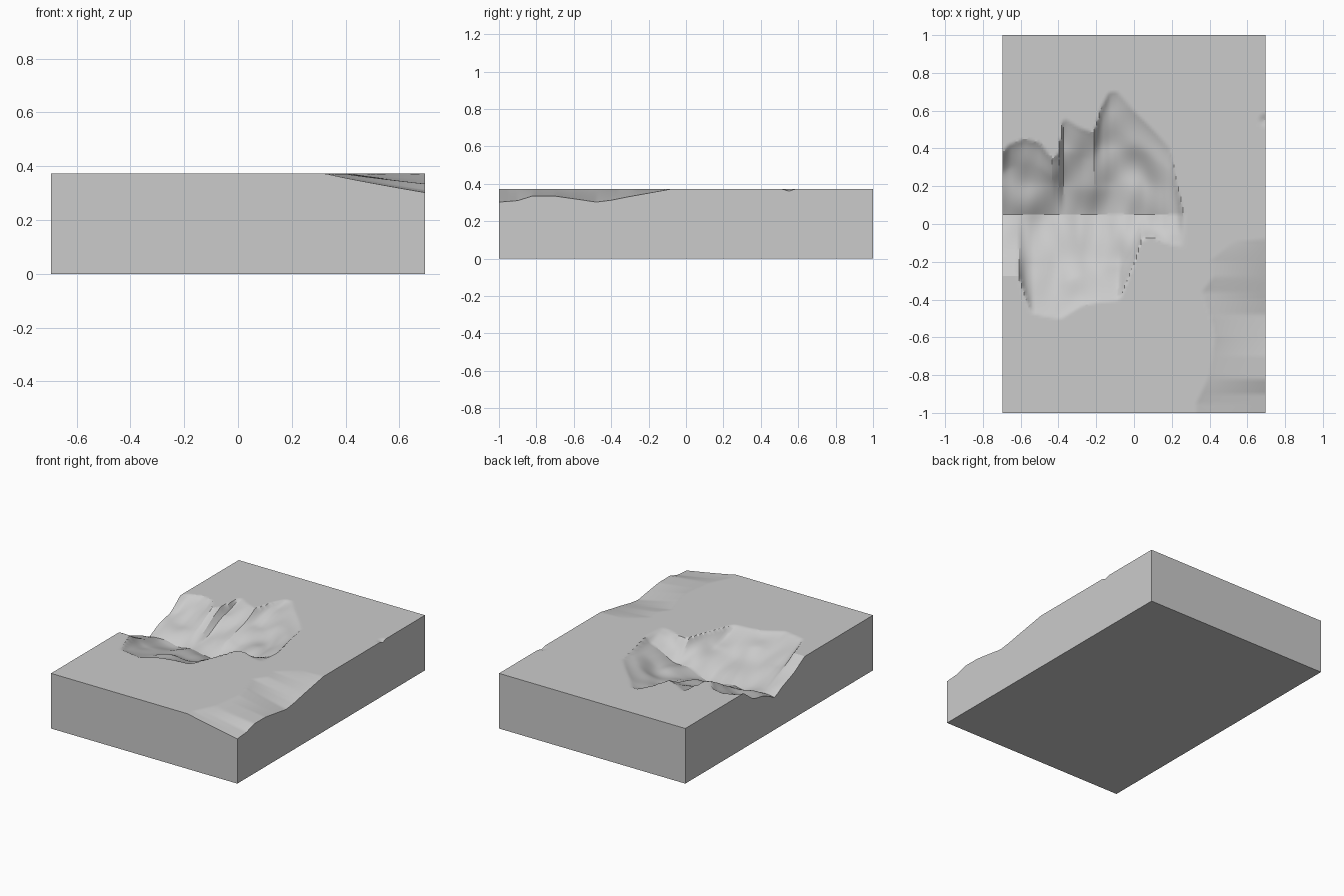
import bpy, bmesh, math
from mathutils import Vector, noise

cube = bpy.data.objects.get("Cube")
if cube:
    bpy.data.objects.remove(cube, do_unlink=True)

HALF_X, HALF_Y, TOP = 0.695, 1.0, 0.372
VALLEY_Y = 0.05

# Main hollow: north rim, south rim and valley depth along x
NORTH = [(-0.7, 0.37), (-0.66, 0.42), (-0.58, 0.45), (-0.5, 0.43), (-0.43, 0.34), (-0.395, 0.38),
         (-0.37, 0.56), (-0.29, 0.51), (-0.21, 0.48), (-0.17, 0.62), (-0.13, 0.7), (-0.09, 0.7),
         (0, 0.6), (0.1, 0.5), (0.19, 0.4), (0.23, 0.2), (0.265, 0.05)]
SOUTH = [(-0.7, -0.27), (-0.61, -0.27), (-0.57, -0.4), (-0.54, -0.47), (-0.39, -0.5), (-0.28, -0.43),
         (-0.18, -0.41), (-0.08, -0.4), (-0.04, -0.3), (0, -0.2), (0.04, -0.08), (0.1, -0.07),
         (0.2, -0.11), (0.265, -0.12)]
DEPTH = [(-0.7, 0.155), (-0.4, 0.16), (-0.2, 0.165), (0, 0.12), (0.15, 0.075), (0.23, 0.04), (0.265, 0)]

# Worn edge: inner rim and depth at the right-hand wall along y
WORN_RIM = [(-1, 0.33), (-0.95, 0.33), (-0.8, 0.4), (-0.6, 0.43), (-0.5, 0.41), (-0.36, 0.36),
            (-0.28, 0.42), (-0.2, 0.4), (-0.1, 0.52), (-0.08, 0.68)]
WORN_DEPTH = [(-1, 0.07), (-0.9, 0.062), (-0.82, 0.037), (-0.7, 0.038), (-0.58, 0.055), (-0.48, 0.07),
              (-0.4, 0.06), (-0.3, 0.04), (-0.2, 0.022), (-0.08, 0)]


def sample(points, t):
    """Piecewise linear lookup."""
    if t <= points[0][0]:
        return points[0][1]
    for (a, u), (b, v) in zip(points, points[1:]):
        if t <= b:
            return u + (v - u) * (t - a) / (b - a)
    return points[-1][1]


def hollow(x, y):
    if x > 0.265:
        return 0
    rim = sample(NORTH if y > VALLEY_Y else SOUTH, x)
    t = max(0, 1 - (y - VALLEY_Y) / (rim - VALLEY_Y)) if abs(rim - VALLEY_Y) > 0.001 else 0
    bumps = noise.noise(Vector((x * 7, y * 5, 0))) * 0.035
    return sample(DEPTH, x) * t ** 0.85 + bumps * min(1, t * 3) * min(1, (0.265 - x) * 5)


def worn_edge(x, y):
    if y > -0.08:
        return 0
    rim = sample(WORN_RIM, y)
    t = max(0, (x - rim) / (HALF_X - rim))
    return sample(WORN_DEPTH, y) * t ** 0.9


def nick(x, y):
    return max(0, 0.012 - 0.35 * math.hypot(x - HALF_X, y - 0.55))


# Slab: carved top sheet, walls and base
bm = bmesh.new()
bmesh.ops.create_grid(bm, x_segments=112, y_segments=160, size=1)
for v in bm.verts:
    x, y = v.co.x * HALF_X, v.co.y * HALF_Y
    v.co = (x, y, TOP - max(0, hollow(x, y), worn_edge(x, y), nick(x, y)))
rim_edges = [e for e in bm.edges if e.is_boundary]
walls = bmesh.ops.extrude_edge_only(bm, edges=rim_edges)["geom"]
for v in walls:
    if isinstance(v, bmesh.types.BMVert):
        v.co.z = 0
bmesh.ops.holes_fill(bm, edges=[e for e in bm.edges if e.is_boundary], sides=0)
bmesh.ops.recalc_face_normals(bm, faces=bm.faces)
mesh = bpy.data.meshes.new("eroded_slab")
bm.to_mesh(mesh)
bm.free()
slab = bpy.data.objects.new("eroded_slab", mesh)
bpy.context.collection.objects.link(slab)

# Plain grey stone
stone = bpy.data.materials.new("grey_stone")
stone.use_nodes = True
stone.diffuse_color = (0.6, 0.6, 0.6, 1)
stone.node_tree.nodes["Principled BSDF"].inputs["Base Color"].default_value = (0.6, 0.6, 0.6, 1)
mesh.materials.append(stone)

bpy.ops.object.select_all(action='DESELECT')
slab.select_set(True)
bpy.context.view_layer.objects.active = slab
bpy.ops.object.shade_smooth_by_angle(angle=math.radians(25))
